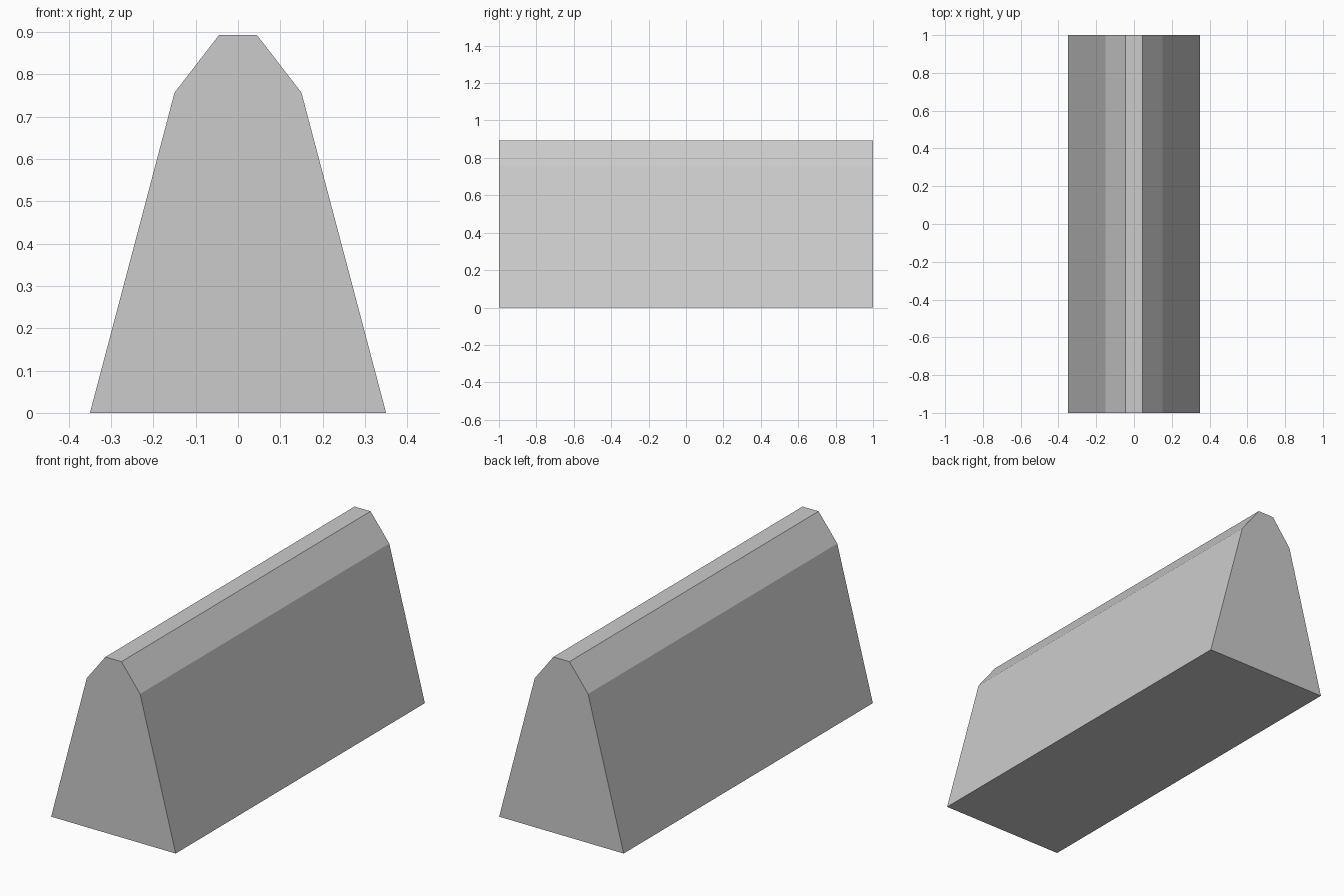
import bpy

if "Cube" in bpy.data.objects:
    bpy.data.objects.remove(bpy.data.objects["Cube"])


def prism(name, half_profile, length=2.0):
    """Extrude a profile, mirrored about x = 0, along y."""
    profile = half_profile + [(-x, z) for x, z in reversed(half_profile)]
    n = len(profile)
    verts = [(x, y, z) for y in (-length / 2, length / 2) for x, z in profile]
    faces = [tuple(range(n)), tuple(reversed(range(n, 2 * n)))]
    for i in range(n):
        j = (i + 1) % n
        faces.append((j, i, n + i, n + j))
    mesh = bpy.data.meshes.new(name)
    mesh.from_pydata(verts, [], faces)
    mesh.update()
    obj = bpy.data.objects.new(name, mesh)
    bpy.context.collection.objects.link(obj)
    return obj


# Sloping barrier body
prism("barrier_body", [(0.35, 0.0), (0.15, 0.757)])

# Chamfered cap, its foot sunk into the body
prism("barrier_cap", [(0.14, 0.705), (0.15, 0.757), (0.045, 0.893)])
